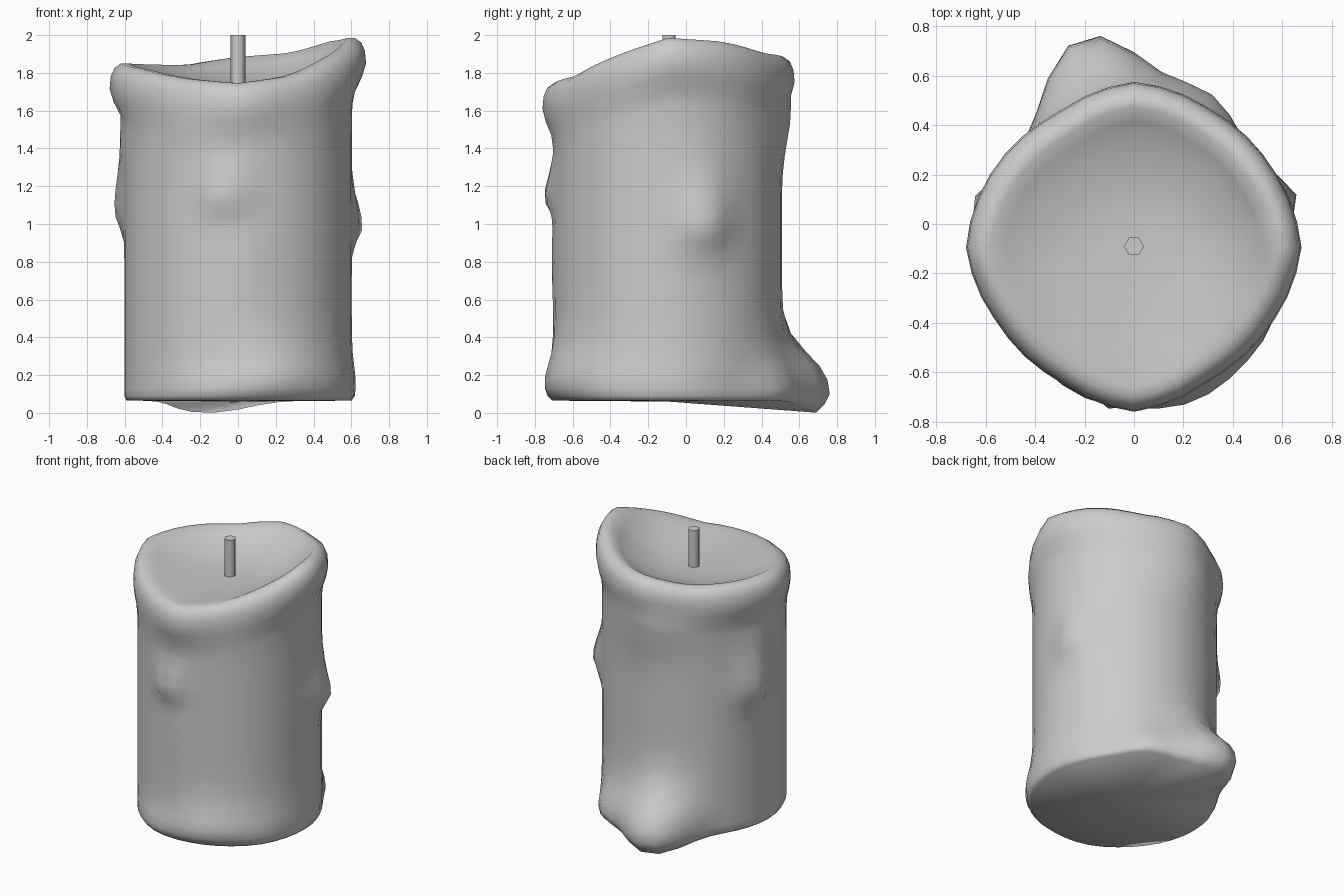
import bpy, bmesh, math

if "Cube" in bpy.data.objects:
    bpy.data.objects.remove(bpy.data.objects["Cube"])

N = 40                 # segments around the candle
CY = -0.095            # candle axis sits slightly forward
R = 0.602

# Rim height and rim radius every 30 degrees, starting at +x
RIM_Z = [1.99, 1.97, 1.91, 1.89, 1.845, 1.85, 1.855, 1.82, 1.775, 1.75, 1.79, 1.89]
RIM_R = [.678, .645, .637, .67, .625, .65, .68, .63, .62, .665, .617, .635]

# Wax drips: angle, angular width, z, spread below, spread above, amount
DRIPS = [
    (103, 14, .14, .11, .16, .275),   # big puddle at the back
    (65, 12, .12, .12, .12, .09),
    (-70, 17, .16, .06, .12, .065),   # front foot swelling
    (-105, 15, .12, .06, .07, .035),
    (-35, 15, .14, .08, .12, .035),
    (5, 15, .15, .08, .10, .02),
    (165, 8, 1.08, .09, .20, .08),    # left bead
    (18, 8, .98, .08, .17, .09),      # right bead
    (-96, 6, 1.14, .06, .12, .07),    # front bead
    (-88, 5, .85, .25, .12, .015),
    (-108, 11, 1.58, .10, .08, .03),  # runs below the rim
    (95, 18, 1.60, .16, .10, .05),
    (178, 12, 1.50, .14, .10, .02),
]


def around(table, deg):
    f = (deg % 360) / 30
    i = int(f)
    t = f - i
    return table[i % 12] * (1 - t) + table[(i + 1) % 12] * t


def gauss(d, s):
    return math.exp(-0.5 * (d / s) ** 2)


def ang_diff(a, b):
    return (a - b + 180) % 360 - 180


def side_radius(deg, z):
    return R + sum(amt * gauss(ang_diff(deg, a), w) * gauss(z - z0, lo if z < z0 else hi)
                   for a, w, z0, lo, hi, amt in DRIPS)


def column(deg):
    """Profile (radius, z) from the base edge up over the rim and into the pool."""
    h, rr = around(RIM_Z, deg), around(RIM_R, deg)
    dip = 0.065 * gauss(ang_diff(deg, 102), 15)
    pts = [(side_radius(deg, .06) - .012, .065 - dip)]
    for z in (.09, .13, .19, .25, .32, .42, .55, .7, .82, .9, .97, 1.04, 1.11, 1.18, 1.27, 1.36):
        pts.append((side_radius(deg, z), z - dip * max(0, 1 - z * 4)))
    for dz, k in ((.36, .04), (.28, .25), (.21, .72), (.14, 1.0)):
        z = h - dz
        s = side_radius(deg, z)
        pts.append((max(s, R + (rr - R) * k), z))
    # soft rim, then a gentle slope into the melted pool
    pts += [(rr - .006, h - .075), (rr - .025, h - .03), (rr - .06, h - .005), (rr - .1, h - .005)]
    floor = 1.735
    for f, k in ((.9, .72), (.76, .48), (.6, .26), (.42, .10), (.2, .02)):
        pts.append(((rr - .1) * f, floor + (h - floor) * k))
    return pts


# Wax body
bm = bmesh.new()
cols = []
for i in range(N):
    deg = 360 * i / N
    a = math.radians(deg)
    cols.append([bm.verts.new((r * math.cos(a), CY + r * math.sin(a), z)) for r, z in column(deg)])
for i in range(N):
    a, b = cols[i], cols[(i + 1) % N]
    for j in range(len(a) - 1):
        bm.faces.new((a[j], b[j], b[j + 1], a[j + 1]))
top = bm.verts.new((0, CY, 1.735))
base = bm.verts.new((0, CY, .06))
for i in range(N):
    a, b = cols[i], cols[(i + 1) % N]
    bm.faces.new((a[-1], b[-1], top))
    bm.faces.new((b[0], a[0], base))
bmesh.ops.recalc_face_normals(bm, faces=bm.faces)
mesh = bpy.data.meshes.new("wax_body")
bm.to_mesh(mesh)
bm.free()
body = bpy.data.objects.new("wax_body", mesh)
bpy.context.collection.objects.link(body)

# Hexagonal wick
bpy.ops.mesh.primitive_cylinder_add(vertices=6, radius=.04, depth=.3,
                                    location=(0, -.09, 1.85), rotation=(0, 0, math.pi / 6))
wick = bpy.context.object
wick.name = "wick"

for ob in (body, wick):
    bpy.ops.object.select_all(action='DESELECT')
    ob.select_set(True)
    bpy.context.view_layer.objects.active = ob
    bpy.ops.object.shade_smooth_by_angle(angle=math.radians(65))
